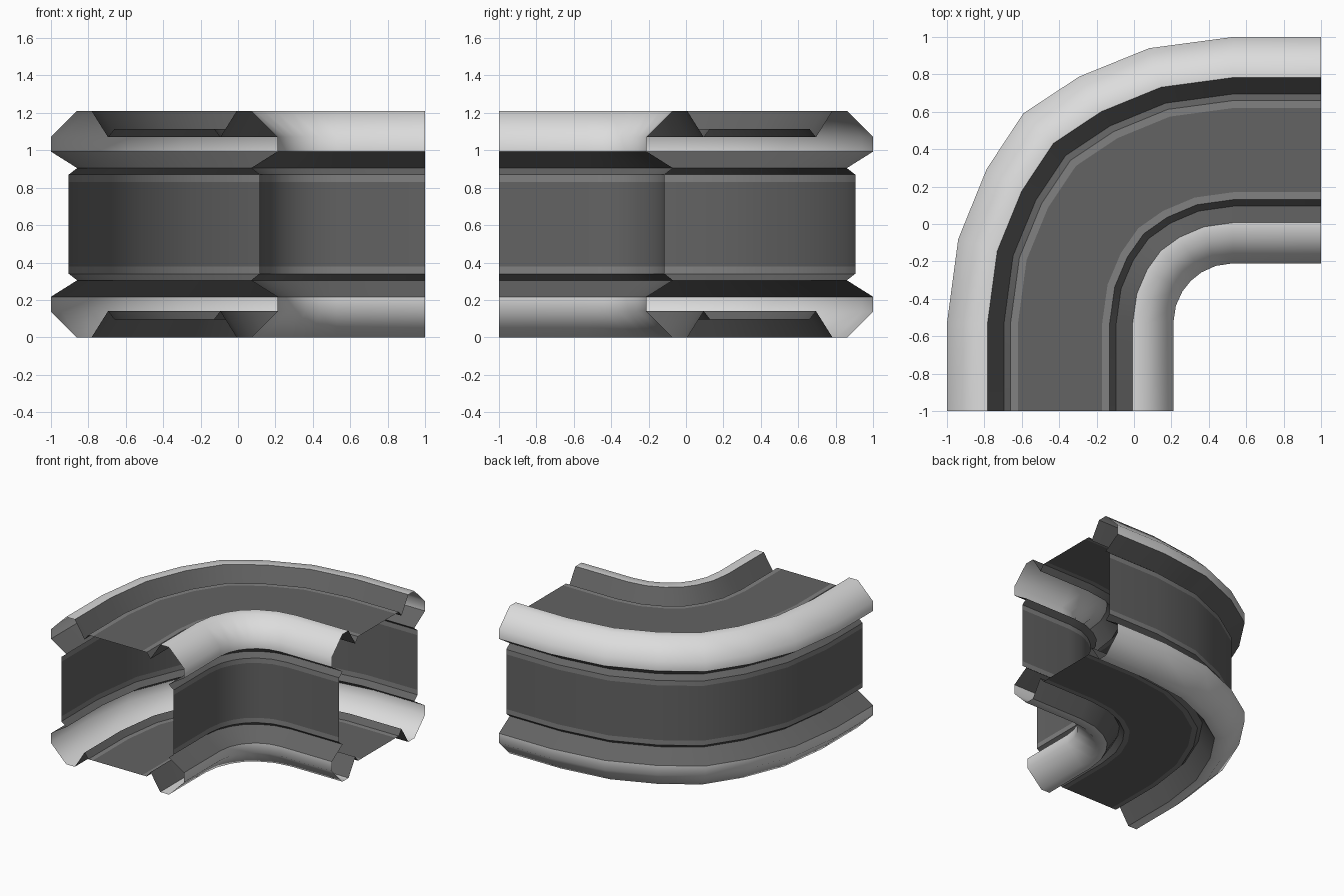
import bpy, bmesh, math

if "Cube" in bpy.data.objects:
    bpy.data.objects.remove(bpy.data.objects["Cube"])

H = 0.605            # half of the square cross-section
C = 0.53             # bend centre is (C, -C)
R = 0.925            # bend radius of the centre line


def material(name, v):
    m = bpy.data.materials.new(name)
    m.diffuse_color = (v, v, v, 1)
    m.use_nodes = True
    m.node_tree.nodes["Principled BSDF"].inputs["Base Color"].default_value = m.diffuse_color
    return m


light = material("light grey rail", 0.72)
dark = material("dark grey panel", 0.125)
trim = material("mid grey trim", 0.22)

# stations along the bend: angle, outer bulge, straight start / end flags
bend = [(0, 0), (17, .007), (32, .024), (45, .056), (58, .024), (73, .007), (90, 0)]


def place(u, z):
    """Sweep one cross-section point round the corner."""
    line = [(C - R - u, -1, z + H)]
    for deg, bulge in bend:
        r = R + u + bulge * (u + H) / (2 * H)
        t = math.radians(deg)
        line.append((C - r * math.cos(t), -C + r * math.sin(t), z + H))
    line.append((1, -C + R + u, z + H))
    return line


def sweep(name, profile, mat, angle):
    bm = bmesh.new()
    rows = [[bm.verts.new(p) for p in place(u, z)] for u, z in profile]
    for a, b in zip(rows, rows[1:]):
        for i in range(len(a) - 1):
            bm.faces.new((a[i], b[i], b[i + 1], a[i + 1]))
    me = bpy.data.meshes.new(name)
    bm.to_mesh(me)
    bm.free()
    me.materials.append(mat)
    ob = bpy.data.objects.new(name, me)
    bpy.context.collection.objects.link(ob)
    bpy.ops.object.select_all(action='DESELECT')
    ob.select_set(True)
    bpy.context.view_layer.objects.active = ob
    bpy.ops.object.shade_smooth_by_angle(angle=math.radians(angle))


def turn(pts, k):
    """Rotate depth-from-corner points to corner k of the cross-section."""
    out = []
    for dx, dz in pts:
        u, z = H - dx, H - dz
        for _ in range(k):
            u, z = -z, u
        out.append((u, z))
    return out


# half of a corner: panel edge, trim, groove, rail
edge, lip, groove, shoulder, rim = (.095, .38), (.095, .34), (.14, .305), (0, .217), (0, .138)


def flip(p):
    return (p[1], p[0])


for k, side in enumerate(("outer_top", "inner_top", "inner_bottom", "outer_bottom")):
    # rounded corner rail
    sweep(side + "_rail", turn([shoulder, rim, flip(rim), flip(shoulder)], k), light, 50)
    # groove walls and trim strips on both sides of the rail
    for tag, pts in (("a", [edge, lip, groove, shoulder]),
                     ("b", [flip(p) for p in (shoulder, groove, lip, edge)])):
        q = turn(pts, k)
        strip, wall = (q[:2], q[1:]) if tag == "a" else (q[2:], q[:3])
        sweep(f"{side}_trim_{tag}", strip, trim, 30)
        sweep(f"{side}_groove_{tag}", wall, dark, 30)

# flat panels between the corners
for k, side in enumerate(("top", "inner", "bottom", "outer")):
    sweep(side + "_panel", turn([flip(edge)], k) + turn([edge], (k + 1) % 4), dark, 30)
